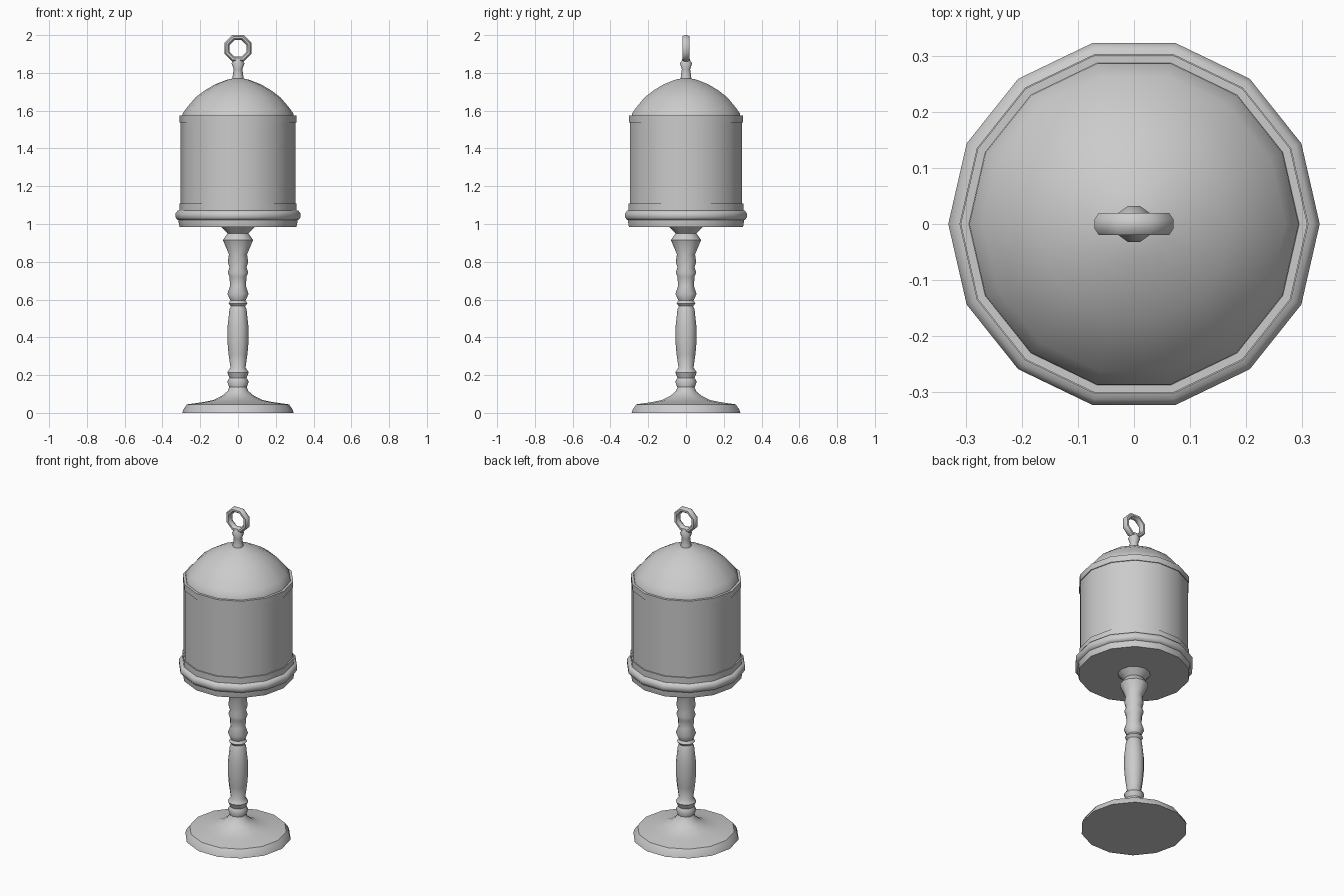
import bpy, bmesh, math

if "Cube" in bpy.data.objects:
    bpy.data.objects.remove(bpy.data.objects["Cube"])

grey = bpy.data.materials.new("plain_grey")
grey.diffuse_color = (0.6, 0.6, 0.6, 1)
grey.use_nodes = True
grey.node_tree.nodes["Principled BSDF"].inputs["Base Color"].default_value = grey.diffuse_color


def finish(name, bm, smooth):
    bmesh.ops.recalc_face_normals(bm, faces=bm.faces)
    me = bpy.data.meshes.new(name)
    bm.to_mesh(me)
    bm.free()
    ob = bpy.data.objects.new(name, me)
    bpy.context.collection.objects.link(ob)
    me.materials.append(grey)
    bpy.ops.object.select_all(action='DESELECT')
    ob.select_set(True)
    bpy.context.view_layer.objects.active = ob
    bpy.ops.object.shade_smooth_by_angle(angle=math.radians(smooth))
    return ob


def bridge(bm, a, b):
    n = len(a)
    for i in range(n):
        bm.faces.new((a[i], a[(i + 1) % n], b[(i + 1) % n], b[i]))


def lathe(name, profile, sides=14, smooth=40):
    """Revolve (radius, height) points around z and cap both ends."""
    bm = bmesh.new()
    rings = []
    for r, z in profile:
        rings.append([bm.verts.new((r * math.cos(math.tau * i / sides),
                                    r * math.sin(math.tau * i / sides), z))
                      for i in range(sides)])
    for a, b in zip(rings, rings[1:]):
        bridge(bm, a, b)
    bm.faces.new(rings[0])
    bm.faces.new(rings[-1])
    return finish(name, bm, smooth)


# flared foot
lathe("foot", [(.295, 0), (.288, .02), (.27, .045), (.18, .058), (.13, .068),
               (.085, .09), (.055, .115), (.045, .14)])

# turned post
lathe("post", [(.042, .11), (.046, .135), (.057, .165), (.045, .185), (.057, .215),
               (.04, .24), (.05, .31), (.056, .38), (.055, .46), (.045, .55),
               (.038, .565), (.05, .58), (.04, .595), (.056, .63), (.042, .67),
               (.045, .72), (.054, .745), (.045, .77), (.054, .80), (.048, .84),
               (.08, .915), (.055, .95), (.095, .99)], 12, 50)

# drum floor, rounded rim, drum and its two bands
lathe("floor_plate", [(.31, .985), (.316, 1.02), (.316, 1.04)])
lathe("rounded_rim", [(.30, 1.018), (.32, 1.022), (.331, 1.035), (.331, 1.055),
                      (.32, 1.07), (.30, 1.074)], 14, 60)
lathe("drum", [(.304, 1.03), (.304, 1.56)])
lathe("lower_band", [(.311, 1.06), (.311, 1.108)])
lathe("upper_band", [(.309, 1.538), (.309, 1.575)])

# domed lid
lathe("dome", [(.295, 1.57), (.293, 1.585), (.27, 1.617), (.225, 1.67), (.175, 1.708),
               (.12, 1.74), (.06, 1.763), (.02, 1.772)])

# knob under the ring
lathe("finial_stem", [(.031, 1.765), (.028, 1.785), (.023, 1.82), (.034, 1.85),
                      (.022, 1.868), (.02, 1.88)], 10, 60)

# eight-sided hanging ring, facing front
bm = bmesh.new()
section = [(math.cos(math.tau * (k + .5) / 8), math.sin(math.tau * (k + .5) / 8))
           for k in range(8)]
loops = []
for i in range(8):
    a = math.tau * (i + .5) / 8
    loop = []
    for u, v in section:
        r = .062 + .0155 * u
        loop.append(bm.verts.new((r * math.cos(a), .021 * v, 1.93 + r * math.sin(a))))
    loops.append(loop)
for i in range(8):
    bridge(bm, loops[i], loops[(i + 1) % 8])
finish("hanging_ring", bm, 50)
